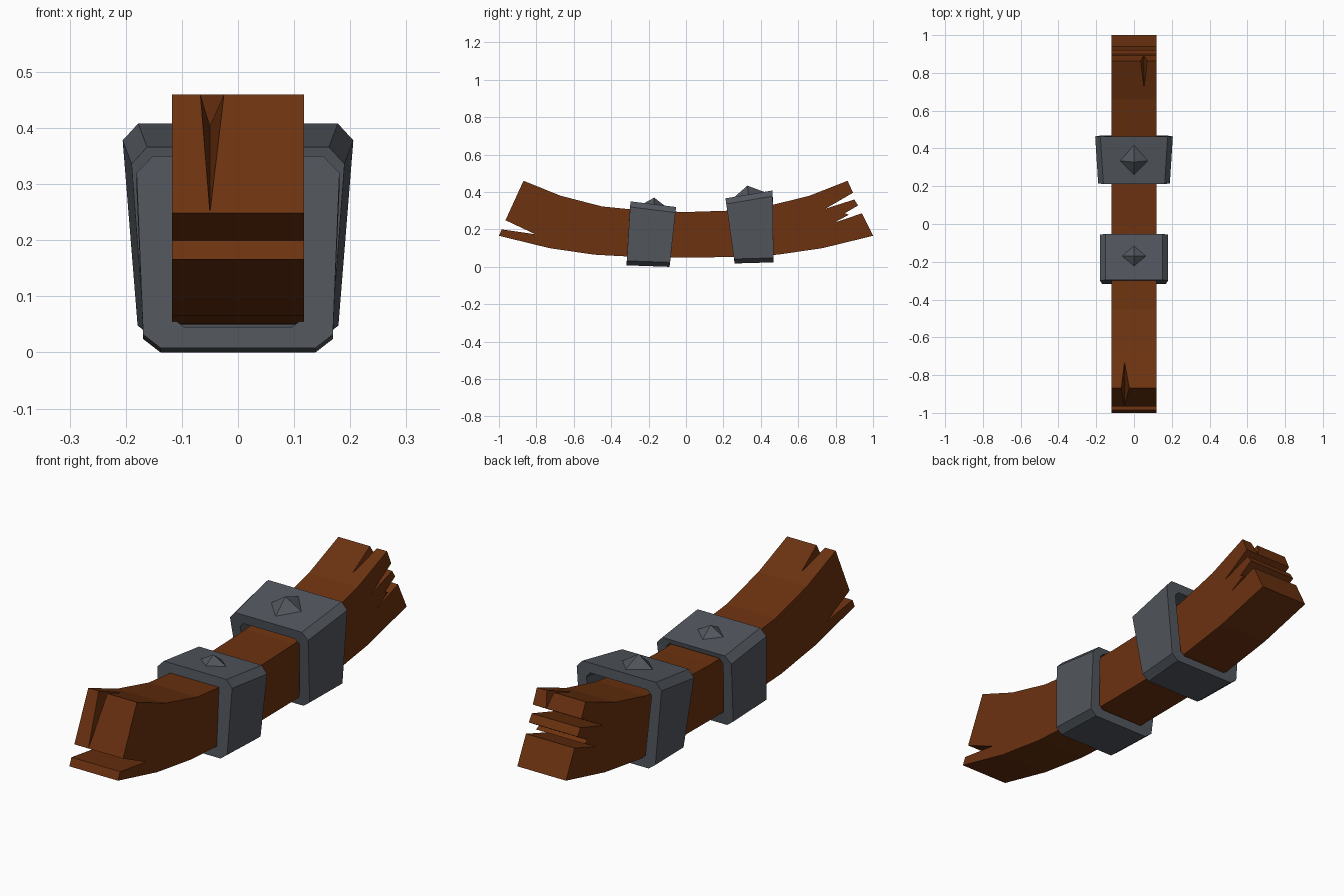
import bpy, bmesh
from mathutils import Vector

if "Cube" in bpy.data.objects:
    bpy.data.objects.remove(bpy.data.objects["Cube"])


def material(name, rgb):
    m = bpy.data.materials.new(name)
    m.diffuse_color = (*rgb, 1)
    m.use_nodes = True
    m.node_tree.nodes["Principled BSDF"].inputs["Base Color"].default_value = m.diffuse_color
    return m


wood = material("dark brown wood", (0.15, 0.032, 0.005))
iron = material("grey iron", (0.085, 0.096, 0.112))


def make(name, verts, faces, mat):
    bm = bmesh.new()
    vs = [bm.verts.new(v) for v in verts]
    for f in faces:
        bm.faces.new([vs[i] for i in f])
    bmesh.ops.recalc_face_normals(bm, faces=bm.faces)
    me = bpy.data.meshes.new(name)
    bm.to_mesh(me)
    bm.free()
    me.materials.append(mat)
    ob = bpy.data.objects.new(name, me)
    bpy.context.collection.objects.link(ob)
    return ob


# Curved beam: side profile (y, z) with splintered ends, extruded across x
profile = [
    # underside, front to back
    (-1.0, 0.166), (-0.73, 0.10), (-0.49, 0.065), (-0.25, 0.052), (0, 0.05),
    (0.25, 0.052), (0.49, 0.065), (0.73, 0.10), (1.0, 0.166),
    # splintered back end
    (0.94, 0.286), (0.79, 0.235), (0.87, 0.278), (0.85, 0.287), (0.92, 0.328),
    (0.90, 0.36), (0.746, 0.311), (0.893, 0.396), (0.864, 0.46),
    # top, back to front
    (0.66, 0.38), (0.45, 0.328), (0.22, 0.30), (0, 0.293),
    (-0.22, 0.30), (-0.45, 0.323), (-0.67, 0.38), (-0.869, 0.46),
    # split front end
    (-0.965, 0.249), (-0.805, 0.174), (-0.985, 0.20),
]
n = len(profile)
W = 0.118
beam = make("wooden_beam",
            [(x, y, z) for x in (-W, W) for y, z in profile],
            [list(range(n)), list(range(n, 2 * n))]
            + [(i, (i + 1) % n, n + (i + 1) % n, n + i) for i in range(n)], wood)


# Wedge-shaped cracks at the beam's top edges
def crack(name, a, b, c, d):
    a, b, c, d = map(Vector, (a, b, c, d))
    mid, along = (c + d) / 2, (d - c) * 0.03
    pts = [mid + (a - mid) * 1.5, mid + (b - mid) * 1.5, c - along, d + along]
    cutter = make(name, pts, [(0, 1, 2), (0, 1, 3), (0, 2, 3), (1, 2, 3)], wood)
    cutter.hide_render = True
    cutter.hide_set(True)
    mod = beam.modifiers.new(name, 'BOOLEAN')
    mod.operation = 'DIFFERENCE'
    mod.solver = 'EXACT'
    mod.object = cutter


crack("front_crack_cutter", (-0.067, -0.869, 0.46), (-0.025, -0.869, 0.46),
      (-0.05, -0.73, 0.404), (-0.05, -0.965, 0.249))
crack("back_crack_cutter", (0.035, 0.864, 0.46), (0.07, 0.864, 0.46),
      (0.053, 0.72, 0.403), (0.053, 0.893, 0.396))


# Chamfered, tapered section: bottom and top given as (half width, y, z)
def section(bottom, top, ch):
    (wb, yb, zb), (wt, yt, zt) = bottom, top

    def point(sx, t, inset):
        w = wb + (wt - wb) * t - inset
        return (sx * w, yb + (yt - yb) * t, zb + (zt - zb) * t)
    k = ch / (zt - zb)
    half = [(0, ch), (k * 0.8, 0), (1 - k, 0), (1, ch)]
    return ([point(1, t, i) for t, i in half]
            + [point(-1, t, i) for t, i in reversed(half)])


# Iron band: a ring lofted between front and back sections
def band(name, outer_front, outer_back, inner_front, inner_back):
    rings = [section(*outer_front, 0.03), section(*outer_back, 0.03),
             section(*inner_back, 0.02), section(*inner_front, 0.02)]
    faces = []
    for r in range(4):
        a, b = r * 8, (r + 1) % 4 * 8
        faces += [(a + i, a + (i + 1) % 8, b + (i + 1) % 8, b + i) for i in range(8)]
    make(name, sum(rings, []), faces, iron)


band("front_band",
     ((0.168, -0.318, 0.008), (0.182, -0.297, 0.35)),
     ((0.168, -0.088, 0.0), (0.182, -0.053, 0.32)),
     ((0.116, -0.316, 0.045), (0.117, -0.30, 0.305)),
     ((0.125, -0.083, 0.04), (0.14, -0.057, 0.30)))
band("back_band",
     ((0.166, 0.26, 0.018), (0.192, 0.211, 0.366)),
     ((0.177, 0.468, 0.024), (0.208, 0.463, 0.408)),
     ((0.12, 0.256, 0.05), (0.146, 0.217, 0.325)),
     ((0.128, 0.467, 0.06), (0.16, 0.464, 0.365)))


# Pyramid studs sitting on the sloped band tops
def stud(name, rx, front, back, side, peak):
    make(name, [(-rx, *side), (0, *front), (rx, *side), (0, *back), (0, *peak)],
         [(0, 1, 2, 3), (0, 1, 4), (1, 2, 4), (2, 3, 4), (3, 0, 4)], iron)


stud("front_stud", 0.07, (-0.23, 0.337), (-0.108, 0.322), (-0.17, 0.33), (-0.17, 0.37))
stud("back_stud", 0.08, (0.255, 0.37), (0.425, 0.398), (0.335, 0.382), (0.328, 0.434))
